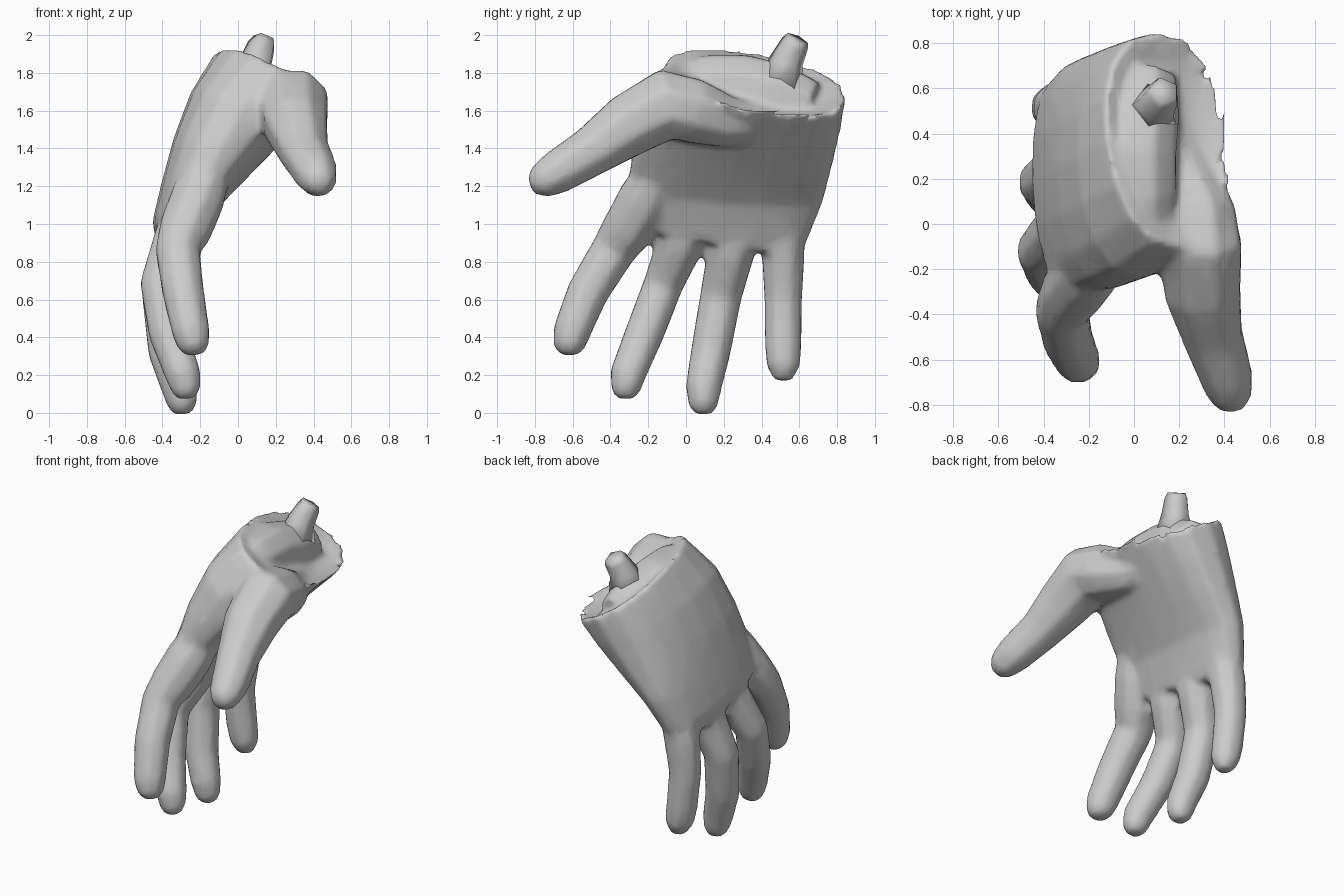
import bpy, bmesh, math
from mathutils import Vector

if "Cube" in bpy.data.objects:
    bpy.data.objects.remove(bpy.data.objects["Cube"])

skin = bpy.data.materials.new("grey")
skin.diffuse_color = (0.6, 0.6, 0.6, 1)
skin.use_nodes = True
skin.node_tree.nodes["Principled BSDF"].inputs["Base Color"].default_value = skin.diffuse_color


def loft(bm, rings):
    """Skin a list of closed rings and cap both ends."""
    rows = [[bm.verts.new(p) for p in ring] for ring in rings]
    n = len(rows[0])
    faces = []
    for a, b in zip(rows, rows[1:]):
        for i in range(n):
            j = (i + 1) % n
            faces.append(bm.faces.new((a[i], a[j], b[j], b[i])))
    faces.append(bm.faces.new(rows[0][::-1]))
    faces.append(bm.faces.new(rows[-1]))
    bmesh.ops.recalc_face_normals(bm, faces=faces)


def finish(bm, name):
    """Turn a bmesh into a smooth-shaded object."""
    me = bpy.data.meshes.new(name)
    bm.to_mesh(me)
    bm.free()
    ob = bpy.data.objects.new(name, me)
    bpy.context.collection.objects.link(ob)
    me.materials.append(skin)
    for p in me.polygons:
        p.use_smooth = True
    return ob


def tube(bm, path, sides=8, grow=1.12):
    """Tapered limb through (x, y, z, radius) points."""
    pts = [Vector(p[:3]) for p in path]
    rings = []
    for i, p in enumerate(pts):
        d = (pts[min(i + 1, len(pts) - 1)] - pts[max(i - 1, 0)]).normalized()
        u = (Vector((1, 0, 0)) - d * d.x).normalized()
        v = d.cross(u)
        r = path[i][3] * grow
        rings.append([p + r * (u * math.cos(t) + v * math.sin(t))
                      for t in (2 * math.pi * (k + .5) / sides for k in range(sides))])
    loft(bm, rings)


def section(a, b, n, inner=1.0, sides=16):
    """Flattened oval from edge a to edge b; n points to the back of the hand,
    inner scales the thickness on the palm side."""
    a, b, n = Vector(a), Vector(b), Vector(n)
    c, w = (a + b) / 2, (b - a) / 2
    ring = []
    for k in range(sides):
        t = 2 * math.pi * k / sides
        s = math.sin(t)
        off = s ** .8 if s > 0 else -inner * (-s) ** .6
        ring.append(c + w * math.cos(t) + n * off)
    return ring


hand = bmesh.new()

# palm: knuckles up to the wrist rim, then a sunken cut end
loft(hand, [
    section((-.28, -.22, .96), (-.33, .58, .83), (-.11, 0, .01)),
    section((-.28, -.30, 1.04), (-.32, .65, .92), (-.155, 0, .03), .9),
    section((-.21, -.31, 1.2), (-.24, .73, 1.12), (-.18, 0, .06), .8),
    section((-.10, -.29, 1.4), (-.11, .78, 1.32), (-.235, 0, .10), .8),
    section((.03, -.24, 1.62), (.0, .82, 1.5), (-.265, 0, .14), .85),
    section((.22, -.11, 1.84), (.10, .85, 1.68), (-.28, 0, .15), .95),
    section((.22, .0, 1.77), (.11, .74, 1.65), (-.21, 0, .13), .95),
    section((.19, .14, 1.72), (.10, .58, 1.65), (-.14, 0, .09)),
])

# thumb with its heel tapering into the palm
tube(hand, [(.17, .42, 1.53, .08), (.22, .22, 1.54, .13), (.28, .03, 1.60, .165),
            (.29, -.1, 1.635, .18), (.305, -.3, 1.525, .16), (.35, -.5, 1.385, .125),
            (.41, -.68, 1.275, .11), (.43, -.77, 1.225, .088), (.435, -.825, 1.205, .045)])

# fingers, each from inside the palm to the tip
tube(hand, [(-.13, -.13, 1.32, .10), (-.215, -.22, 1.13, .135), (-.28, -.31, .97, .13),
            (-.32, -.385, .86, .112), (-.29, -.52, .64, .105), (-.25, -.605, .43, .095),
            (-.235, -.62, .35, .08), (-.23, -.62, .305, .045)])
tube(hand, [(-.27, .03, 1.08, .11), (-.325, -.03, .9, .12), (-.415, -.12, .68, .1),
            (-.37, -.22, .42, .098), (-.29, -.31, .2, .09), (-.275, -.32, .12, .075),
            (-.27, -.32, .075, .045)])
tube(hand, [(-.27, .27, 1.05, .11), (-.32, .24, .86, .12), (-.4, .185, .62, .105),
            (-.37, .13, .32, .1), (-.31, .092, .13, .09), (-.295, .092, .04, .075),
            (-.29, .095, -.007, .045)])
tube(hand, [(-.28, .51, 1.05, .1), (-.33, .515, .84, .108), (-.355, .515, .6, .095),
            (-.33, .515, .36, .092), (-.31, .515, .25, .085), (-.3, .515, .17, .045)])

# back of the wrist running on above the hollow cut
tube(hand, [(.06, -.06, 1.74, .10), (.03, .10, 1.74, .15), (.02, .3, 1.73, .16),
            (.04, .48, 1.69, .155), (.05, .66, 1.62, .13)])

# fuse the parts with soft webs, then return to a low face count
ob = finish(hand, "hand")
fuse = ob.modifiers.new("fuse", 'REMESH')
fuse.mode = 'VOXEL'
fuse.voxel_size = 0.02
fuse.use_smooth_shade = True
soften = ob.modifiers.new("soften", 'SMOOTH')
soften.factor = 0.5
soften.iterations = 10
reduce = ob.modifiers.new("reduce", 'DECIMATE')
reduce.ratio = 0.2

# broken bone stub
bone = bmesh.new()
tube(bone, [(.08, .5, 1.72, .13), (.10, .53, 1.86, .09), (.13, .575, 1.95, .075),
            (.14, .59, 1.98, .06)], 5, 1.04)
finish(bone, "bone")
